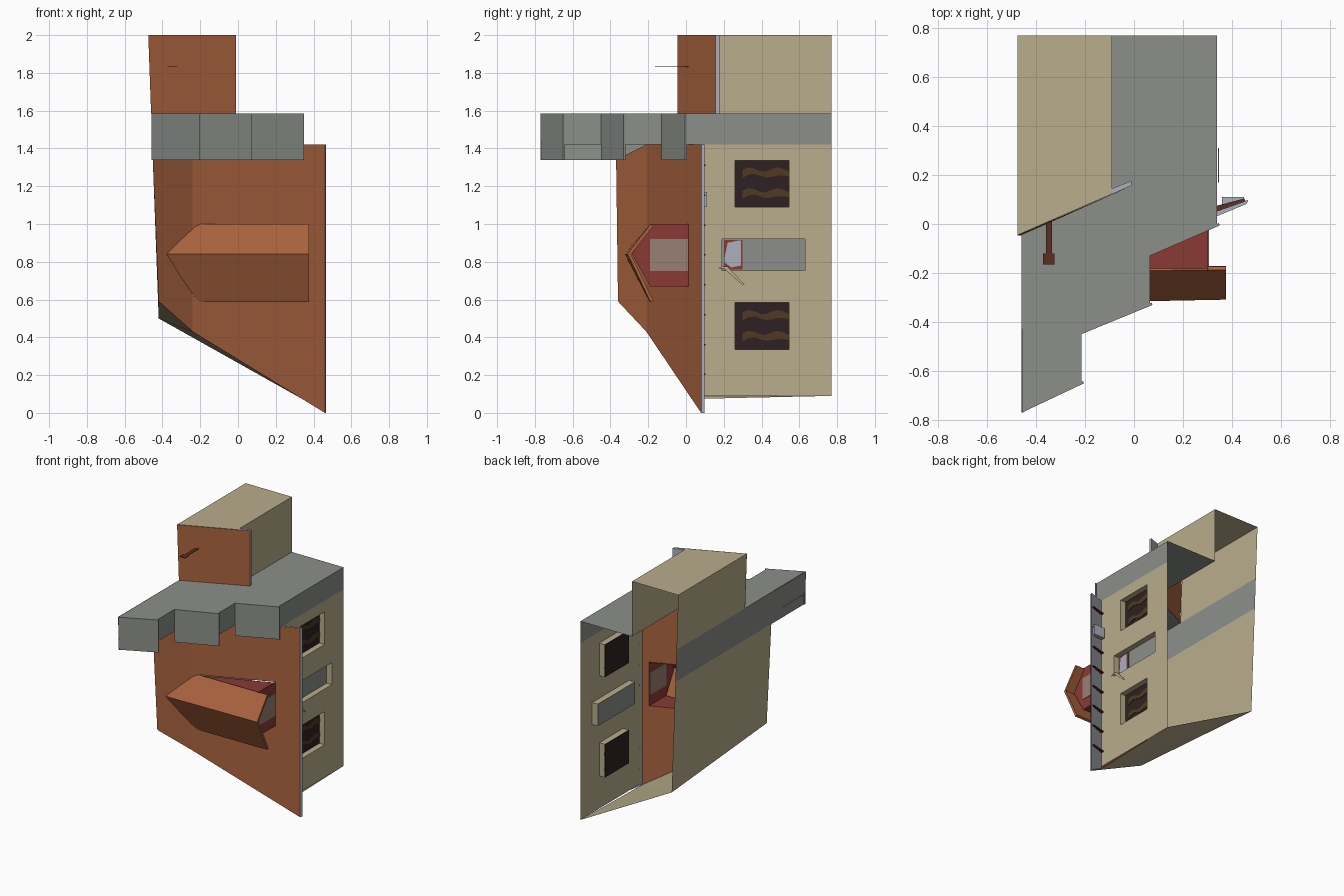
import bpy, bmesh, math
from mathutils import Vector

if "Cube" in bpy.data.objects:
    bpy.data.objects.remove(bpy.data.objects["Cube"])


def mat(name, rgb):
    m = bpy.data.materials.new(name)
    m.diffuse_color = [(c / 255 / 12.92 if c < 10 else ((c / 255 + .055) / 1.055) ** 2.4) for c in rgb] + [1]
    m.use_nodes = True
    m.node_tree.nodes["Principled BSDF"].inputs["Base Color"].default_value = m.diffuse_color
    return m


BEIGE = mat("beige plaster", (185, 173, 140))
GREY = mat("grey stone", (140, 143, 138))
ORANGE = mat("orange tile", (170, 99, 62))
RED = mat("red timber", (138, 58, 53))
DARK = mat("dark glass", (45, 33, 34))
BROWN = mat("brown wood", (80, 57, 34))
RAFTER = mat("rafter brown", (88, 48, 32))
PALE = mat("pale soffit", (172, 176, 188))
PANE = mat("tan glass", (152, 128, 115))


def surf(name, faces, m, thick=0):
    """Object from a list of flat faces, optionally given thickness."""
    bm = bmesh.new()
    for f in faces:
        bm.faces.new([bm.verts.new(p) for p in f])
    bmesh.ops.remove_doubles(bm, verts=bm.verts, dist=0.0005)
    bmesh.ops.recalc_face_normals(bm, faces=bm.faces)
    me = bpy.data.meshes.new(name)
    bm.to_mesh(me)
    bm.free()
    me.materials.append(m)
    ob = bpy.data.objects.new(name, me)
    bpy.context.collection.objects.link(ob)
    if thick:
        s = ob.modifiers.new("thickness", 'SOLIDIFY')
        s.thickness = thick
        s.offset = 0
    return ob


def prism(name, pts, z0, z1, m):
    """Plan outline pulled up from z0 to z1 (each z may be a function of x)."""
    f0 = z0 if callable(z0) else (lambda x: z0)
    lo = [(x, y, f0(x)) for x, y in pts]
    hi = [(x, y, z1) for x, y in pts]
    n = len(pts)
    sides = [[lo[i], lo[(i + 1) % n], hi[(i + 1) % n], hi[i]] for i in range(n)]
    return surf(name, sides + [lo, hi], m)


def box(name, x0, x1, y0, y1, z0, z1, m):
    return prism(name, [(x0, y0), (x1, y0), (x1, y1), (x0, y1)], z0, z1, m)


def xplate(name, x, pts, m, thick=0.004):
    return surf(name, [[(x, y, z) for y, z in pts]], m, thick)


def ry(x):   # bent main roof profile
    return 0.08 - 0.414 * (0.46 - x) if x > -0.24 else -0.21 - 0.833 * (-0.24 - x)


def rz(x):   # slanted lower roof edge
    return 0.614 * (0.46 - x) if x > -0.24 else 0.43 + 0.889 * (-0.24 - x)


def lx(z):   # leaning left wall
    return -0.42 - 0.037 * (z - 0.5)


BACK, XR, TOP = 0.77, 0.34, 1.585


def strip(x0, x1, a=None, b=1.42):
    return [(x0, ry(x0), rz(x0) if a is None else a), (x1, ry(x1), rz(x1) if a is None else a),
            (x1, ry(x1), b), (x0, ry(x0), b)]


# main roof with an opening behind the dormer
surf("main_roof", [strip(-0.19, 0.30, None, 0.67), strip(-0.19, 0.30, 1.0), strip(0.30, 0.46), strip(-0.24, -0.19),
                   [(-0.42, -0.36, 0.59), (-0.24, ry(-0.24), 0.43), (-0.24, ry(-0.24), 1.42),
                    (lx(1.34), -0.37, 1.34)]], ORANGE)

# shell walls, open at the back
surf("left_wall", [[(-0.42, -0.36, 0.59), (-0.42, BACK, 0.5), (lx(1.34), BACK, 1.34), (lx(1.34), -0.37, 1.34)]], BEIGE)
hip = (-0.24, ry(-0.24), 0.43)
surf("lower_gable_wall", [[(XR, ry(XR), rz(XR)), hip, (-0.42, BACK, 0.5)],
                          [(XR, ry(XR), rz(XR)), (-0.42, BACK, 0.5), (XR, BACK, 0.09)],
                          [hip, (-0.42, -0.36, 0.59), (-0.42, BACK, 0.5)]], BEIGE)

# right wall as a grid of cells around the three window openings
wins = [(0.26, 0.545, 0.335, 0.585), (0.19, 0.63, 0.755, 0.92), (0.26, 0.545, 1.09, 1.335)]
ys = [ry(XR), 0.19, 0.26, 0.545, 0.63, BACK]
zs = [0.09, 0.335, 0.585, 0.755, 0.92, 1.09, 1.335, 1.42]
cells = []
for y0, y1 in zip(ys, ys[1:]):
    for z0, z1 in zip(zs, zs[1:]):
        cy, cz = (y0 + y1) / 2, (z0 + z1) / 2
        if not any(w[0] < cy < w[1] and w[2] < cz < w[3] for w in wins):
            cells.append([(XR, y0, z0), (XR, y1, z0), (XR, y1, z1), (XR, y0, z1)])
surf("right_wall", cells, BEIGE)

# recessed windows
for i, (y0, y1, z0, z1) in enumerate(wins):
    d = XR - 0.045
    c = [(y0, z0), (y1, z0), (y1, z1), (y0, z1)]
    surf("window_reveal", [[(XR, *c[k]), (XR, *c[(k + 1) % 4]), (d, *c[(k + 1) % 4]), (d, *c[k])]
                           for k in range(4)], BEIGE)
    xplate("window_pane", d, c, GREY if i == 1 else DARK)
    if i != 1:
        for v in (0.07, 0.18):   # wavy wooden boards
            n = 8
            up = [(y0 + 0.04 + 0.245 * k / n, z0 + v + 0.018 + 0.012 * math.sin(k * 1.3)) for k in range(n + 1)]
            dn = [(y, z - 0.034 - 0.01 * math.cos(k * 1.1)) for k, (y, z) in enumerate(up)]
            xplate("window_board", d + 0.005, up + dn[::-1], BROWN)
    else:
        xplate("window_red_panel", d + 0.004, [(0.2, 0.76), (0.3, 0.76), (0.3, 0.915), (0.2, 0.915)], RED)
        xplate("window_pale_panel", d + 0.008, [(0.2, 0.8), (0.24, 0.77), (0.29, 0.78), (0.29, 0.915), (0.22, 0.9)], PALE)
xplate("window_shard", XR + 0.006, [(0.17, 0.765), (0.2, 0.765), (0.3, 0.675), (0.31, 0.68), (0.22, 0.775), (0.19, 0.775)],
       BEIGE)

# stepped stone gable
steps = [(lx(1.5), -0.77), (-0.215, -0.655), (-0.215, -0.45), (0.065, -0.335), (0.065, -0.13), (XR, -0.01)]
surf("gable_top", [[(x, y, TOP) for x, y in steps + [(XR, BACK), (-0.09, BACK), (-0.09, 0.125), (lx(TOP), -0.04)]]], GREY)
path = steps + [(XR, BACK)]
surf("gable_sides", [[(*a, 1.42), (*b, 1.42), (*b, TOP), (*a, TOP)] for a, b in zip(path, path[1:])], GREY)
surf("gable_underside", [[(x, y, 1.42) for x, y in steps + [(XR, ry(XR)), (-0.24, ry(-0.24)), (lx(1.42), -0.36)]]], GREY)
surf("gable_left", [[(lx(1.34), -0.77, 1.34), (lx(1.34), BACK, 1.34), (lx(TOP), BACK, TOP), (lx(TOP), -0.77, TOP)]], GREY)
for (ax, ay), (bx, by) in zip(steps[::2], steps[1::2]):
    prism("step_coping", [(ax, ay), (bx + 0.01, by + 0.004), (bx + 0.007, by + 0.014), (ax, ay + 0.012)],
          1.34, TOP, GREY)

# upper block
L, M = lx(TOP), -0.475
surf("upper_block", [[(M, -0.045, 2), (-0.09, 0.123, 2), (-0.09, BACK, 2), (M, BACK, 2)],
                     [(L, -0.045, TOP), (L, BACK, TOP), (M, BACK, 2), (M, -0.045, 2)],
                     [(-0.09, 0.123, TOP), (-0.09, BACK, TOP), (-0.09, BACK, 2), (-0.09, 0.123, 2)]], BEIGE)
surf("upper_roof", [[(L, -0.046, TOP), (-0.01, 0.155, TOP), (-0.01, 0.155, 2), (M, -0.046, 2)]], ORANGE)
prism("upper_soffit", [(-0.09, 0.122), (-0.01, 0.157), (-0.01, 0.177), (-0.09, 0.145)], TOP, 2, PALE)

# eave soffit, rafters and a small block
prism("eave_soffit", [(XR, ry(XR) + 0.002), (0.46, 0.082), (0.467, 0.098), (XR, 0.053)],
      lambda x: max(0, rz(x)), 1.42, PALE)
for i in range(8):
    z = 0.2 + 0.158 * i
    prism("rafter", [(XR, 0.053), (0.455, 0.094), (0.45, 0.104), (XR, 0.075)], z, z + 0.008, RAFTER)
box("eave_block", 0.36, 0.45, 0.08, 0.11, 1.09, 1.17, PALE)

# dormer
xplate("dormer_front", 0.30, [(-0.285, 0.84), (-0.19, 1.0), (ry(0.3), 1.0), (ry(0.3), 0.67), (-0.19, 0.67)], RED)
surf("dormer_cheeks", [[(0.30, -0.19, z), (0.30, ry(0.3), z), (-0.19, -0.19, z)] for z in (0.67, 0.995)], RED)
for x in (0.304, 0.296):
    xplate("dormer_pane", x, [(-0.19, 0.75), (0.01, 0.75), (0.01, 0.92), (-0.19, 0.92)], PANE)
ridge = [(-0.385, -0.315, 0.84), (0.375, -0.3, 0.84)]
surf("dormer_roof", [ridge + [(0.375, -0.18, z), (-0.21, -0.185, z)] for z in (0.995, 0.59)], ORANGE, 0.018)

# flat bracket on the upper roof
box("bracket_stem", -0.36, -0.335, -0.13, 0.015, 1.83, 1.834, RAFTER)
box("bracket_head", -0.372, -0.324, -0.165, -0.12, 1.83, 1.834, RAFTER)
